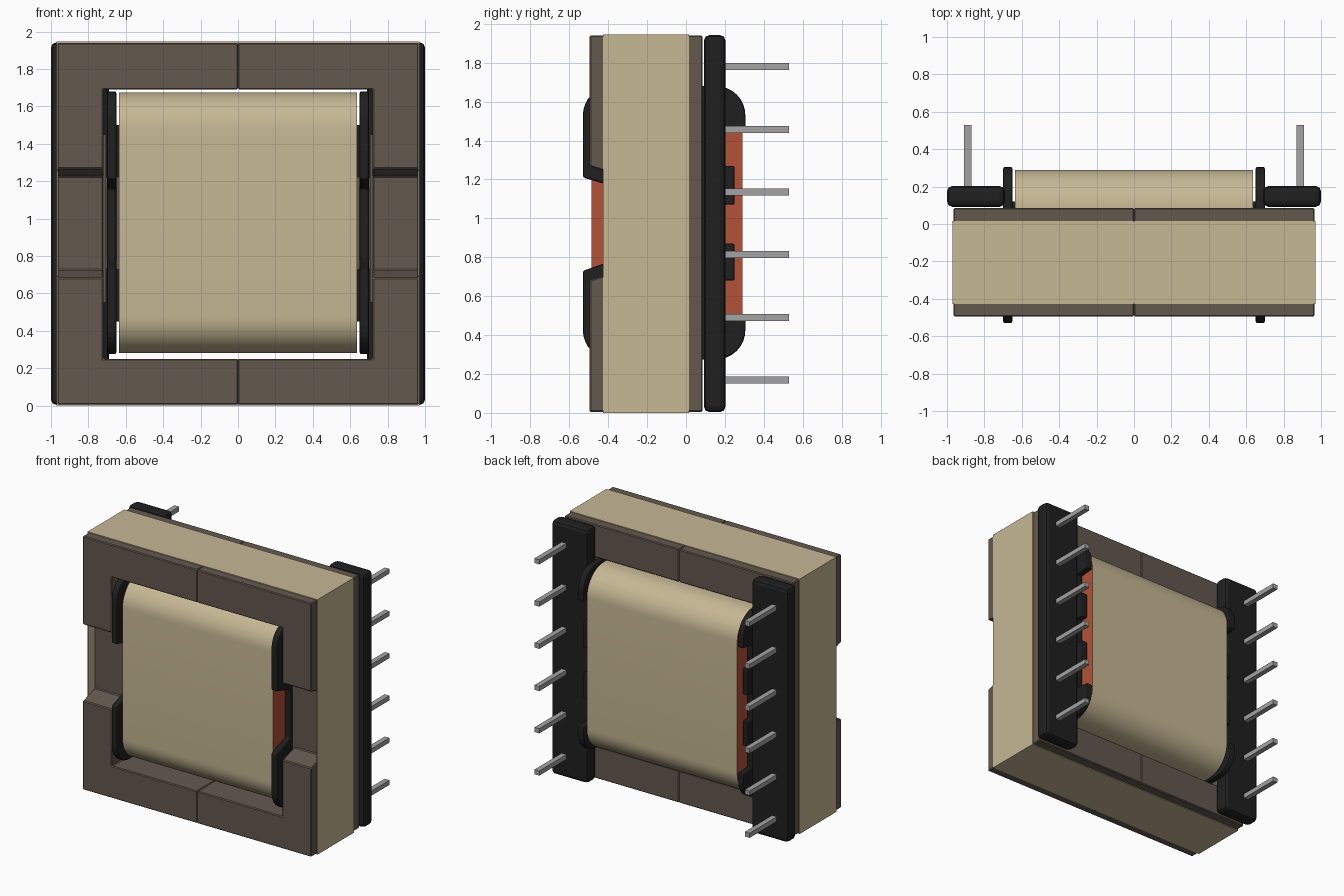
import bpy, bmesh, math

cube = bpy.data.objects.get("Cube")
if cube:
    bpy.data.objects.remove(cube, do_unlink=True)


def material(name, rgb, rough=0.6):
    m = bpy.data.materials.new(name)
    m.use_nodes = True
    m.diffuse_color = (*rgb, 1)
    bsdf = m.node_tree.nodes["Principled BSDF"]
    bsdf.inputs["Base Color"].default_value = (*rgb, 1)
    bsdf.inputs["Roughness"].default_value = rough
    return m


FERRITE = material("ferrite brown", (0.125, 0.098, 0.078))
TAPE = material("tape tan", (0.570, 0.480, 0.300))
COPPER = material("copper red", (0.445, 0.084, 0.038))
PLASTIC = material("bobbin black", (0.014, 0.014, 0.014))
METAL = material("pin grey", (0.370, 0.370, 0.370))


def prism(name, pts, axis, a, b, mat, bevel=0.0, smooth=False):
    """Extrude a profile along x (points are y, z) or along y (points are x, z)."""
    def place(p, t):
        return (t, p[0], p[1]) if axis == 'x' else (p[0], t, p[1])
    bm = bmesh.new()
    lo = [bm.verts.new(place(p, a)) for p in pts]
    hi = [bm.verts.new(place(p, b)) for p in pts]
    bm.faces.new(lo)
    bm.faces.new(hi)
    for i in range(len(pts)):
        j = (i + 1) % len(pts)
        bm.faces.new((lo[i], lo[j], hi[j], hi[i]))
    bmesh.ops.recalc_face_normals(bm, faces=bm.faces)
    me = bpy.data.meshes.new(name)
    bm.to_mesh(me)
    bm.free()
    ob = bpy.data.objects.new(name, me)
    bpy.context.collection.objects.link(ob)
    me.materials.append(mat)
    if bevel:
        add_bevel(ob, bevel)
    if smooth:
        select(ob)
        bpy.ops.object.shade_smooth_by_angle(angle=math.radians(35))
    return ob


def add_bevel(ob, width, segments=2):
    mod = ob.modifiers.new("Bevel", 'BEVEL')
    mod.width = width
    mod.segments = segments
    mod.limit_method = 'ANGLE'
    mod.angle_limit = math.radians(40)


def select(ob):
    bpy.ops.object.select_all(action='DESELECT')
    ob.select_set(True)
    bpy.context.view_layer.objects.active = ob


def box(name, x, y, z, mat, bevel=0.0):
    return prism(name, [(y[0], z[0]), (y[1], z[0]), (y[1], z[1]), (y[0], z[1])],
                 'x', x[0], x[1], mat, bevel)


def arc(cu, cv, r, start, n=8):
    return [(cu + r * math.cos(math.radians(start + 90 * i / n)),
             cv + r * math.sin(math.radians(start + 90 * i / n))) for i in range(n + 1)]


def span(s, a, b):
    return sorted((s * a, s * b))


# Core halves: C-shaped ferrite with a tapered recess in the front of each leg
for s, side in ((1, "left"), (-1, "right")):
    c_shape = [(0, 0.005), (0.965, 0.005), (0.965, 1.94), (0, 1.94),
               (0, 1.69), (0.72, 1.69), (0.72, 0.25), (0, 0.25)]
    half = prism(f"{side}_core_half", [(s * x, z) for x, z in c_shape],
                 'y', -0.495, 0.085, FERRITE)
    cutter = prism(f"{side}_recess_cutter",
                   [(-0.355, 0.725), (-0.355, 1.225), (-0.52, 1.275), (-0.52, 0.675)],
                   'x', *span(s, 0.6, 1.1), FERRITE)
    mod = half.modifiers.new("Recess", 'BOOLEAN')
    mod.operation = 'DIFFERENCE'
    mod.solver = 'EXACT'
    mod.object = cutter
    select(half)
    bpy.ops.object.modifier_apply(modifier=mod.name)
    bpy.data.objects.remove(cutter, do_unlink=True)
    add_bevel(half, 0.006, 1)
    # Slight inner step on the leg
    box(f"{side}_leg_step", span(s, 0.705, 0.73), (-0.35, 0.08), (0.55, 1.45), FERRITE)

# Centre post through the winding
box("core_centre_post", (-0.73, 0.73), (-0.34, 0.07), (0.73, 1.22), FERRITE)

# Tape band wrapped round the rim of the core
tape_y = (-0.427, 0.015)
for name, x, z in (("tape_band_top", (-0.971, 0.971), (1.938, 1.946)),
                   ("tape_band_bottom", (-0.971, 0.971), (0.0, 0.008)),
                   ("tape_band_left", (0.963, 0.971), (0.008, 1.938)),
                   ("tape_band_right", (-0.971, -0.963), (0.008, 1.938))):
    box(name, x, tape_y, z, TAPE)

# Winding: rounded coil wrapped in tape, with copper showing on the ends
y0, y1, z0, z1, r = -0.487, 0.29, 0.28, 1.675, 0.2
coil = (arc(y0 + r, z0 + r, r, 180, 12) + arc(y1 - r, z0 + r, r, 270, 12)
        + arc(y1 - r, z1 - r, r, 0, 12) + arc(y0 + r, z1 - r, r, 90, 12))
winding = prism("winding", coil, 'x', -0.635, 0.635, TAPE, smooth=True)
winding.data.materials.append(COPPER)
for f in winding.data.polygons:
    if abs(f.normal.x) > 0.9:
        f.material_index = 1

# Bobbin flange profile: rounded corners, tapered front notch, rear tabs
y0, y1, z0, z1, r = -0.53, 0.305, 0.275, 1.68, 0.15
rear = [(y1, 0.49), (0.195, 0.50)]
for lo, hi in ((0.68, 0.87), (1.07, 1.27)):
    rear += [(0.195, lo), (0.25, lo), (0.25, hi), (0.195, hi)]
rear += [(0.195, 1.44), (y1, 1.45)]
front = [(y0, 1.21), (-0.36, 1.16), (-0.36, 0.79), (y0, 0.73)]
flange = (arc(y0 + r, z0 + r, r, 180) + arc(y1 - r, z0 + r, r, 270) + rear
          + arc(y1 - r, z1 - r, r, 0) + arc(y0 + r, z1 - r, r, 90) + front)

for s, side in ((1, "left"), (-1, "right")):
    prism(f"{side}_bobbin_flange", flange, 'x', *span(s, 0.65, 0.70), PLASTIC, 0.01)
    # Inner wall between the flange and the coil
    box(f"{side}_bobbin_inner_wall", span(s, 0.636, 0.66), (-0.34, 0.12), (0.45, 1.50), PLASTIC)
    # Terminal bar behind the core
    box(f"{side}_terminal_bar", span(s, 0.69, 1.0), (0.092, 0.203), (0.004, 1.942), PLASTIC, 0.028)
    # Row of six square pins
    for i in range(6):
        z = 0.168 + i * 0.3225
        box(f"{side}_pin_{i + 1}", span(s, 0.868, 0.908), (0.15, 0.53),
            (z - 0.018, z + 0.018), METAL)
